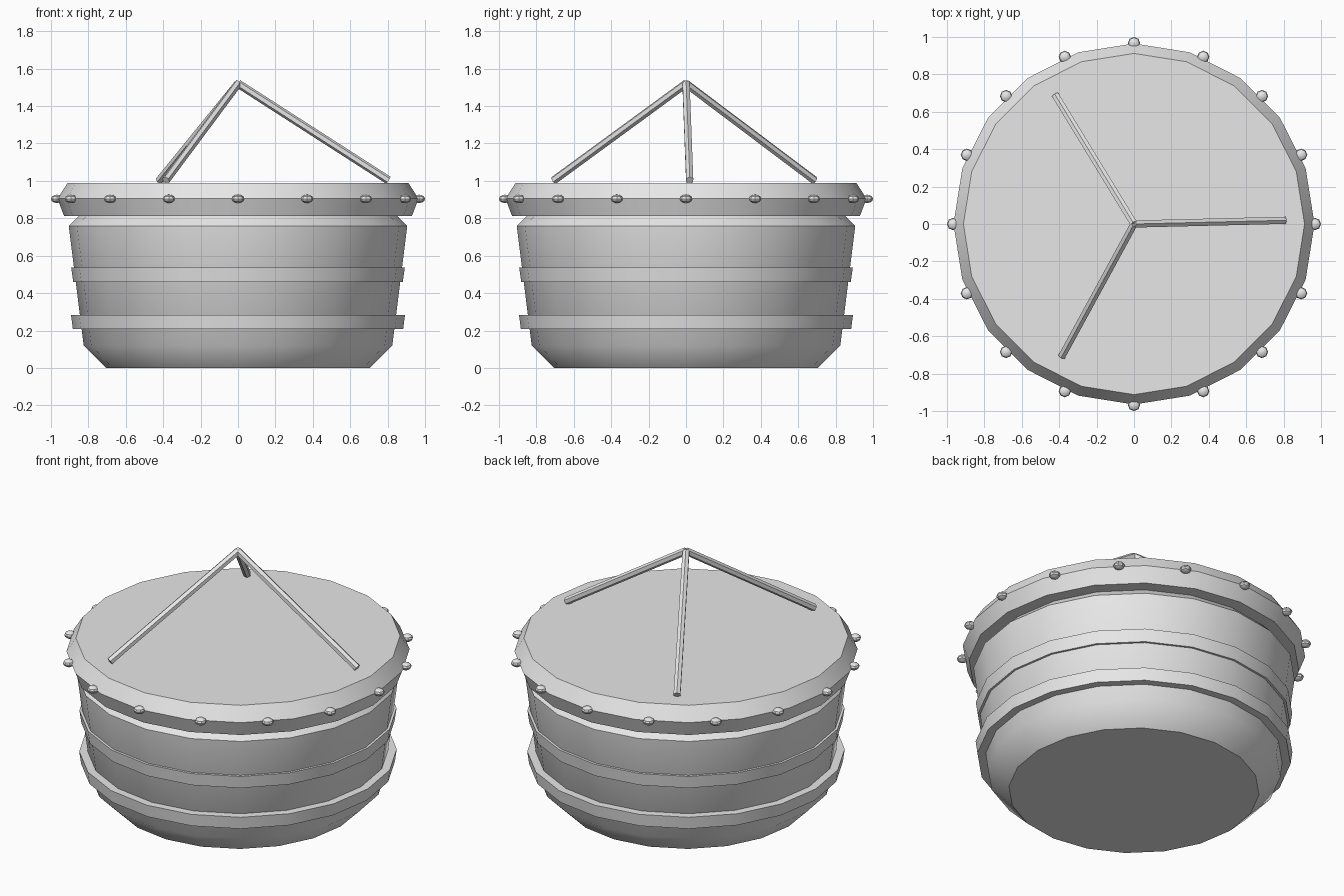
import bpy, bmesh, math
from mathutils import Vector

if "Cube" in bpy.data.objects:
    bpy.data.objects.remove(bpy.data.objects["Cube"])

grey = bpy.data.materials.new("plain grey")
grey.diffuse_color = (0.8, 0.8, 0.8, 1)
grey.use_nodes = True
grey.node_tree.nodes["Principled BSDF"].inputs["Base Color"].default_value = grey.diffuse_color
SIDES = 20


def finish(name, bm, angle=30):
    bmesh.ops.recalc_face_normals(bm, faces=bm.faces[:])
    mesh = bpy.data.meshes.new(name)
    bm.to_mesh(mesh)
    bm.free()
    mesh.materials.append(grey)
    ob = bpy.data.objects.new(name, mesh)
    bpy.context.collection.objects.link(ob)
    bpy.ops.object.select_all(action='DESELECT')
    ob.select_set(True)
    bpy.context.view_layer.objects.active = ob
    bpy.ops.object.shade_smooth_by_angle(angle=math.radians(angle))
    return ob


def lathe(name, profile, ring=False, angle=30):
    """Turn (radius, z) points around z; ring closes the profile, otherwise both ends are capped."""
    bm = bmesh.new()
    loops = []
    for r, z in profile:
        loops.append([bm.verts.new((r * math.cos(math.tau * i / SIDES),
                                    r * math.sin(math.tau * i / SIDES), z)) for i in range(SIDES)])
    pairs = list(zip(loops, loops[1:]))
    if ring:
        pairs.append((loops[-1], loops[0]))
    else:
        bm.faces.new(loops[0])
        bm.faces.new(loops[-1])
    for a, b in pairs:
        for i in range(SIDES):
            j = (i + 1) % SIDES
            bm.faces.new((a[i], a[j], b[j], b[i]))
    return finish(name, bm, angle)


# Tub body with rounded foot and bevelled shoulder
lathe("tub_body", [(0.705, 0), (0.825, 0.12), (0.905, 0.76), (0.85, 0.815)], angle=42)

# Lid with flared rim
lathe("lid", [(0.93, 0.812), (0.965, 0.905), (0.912, 0.988)])

# Hoops around the tub
lathe("upper_hoop", [(0.80, 0.46), (0.881, 0.46), (0.892, 0.537), (0.80, 0.537)], ring=True)
lathe("lower_hoop", [(0.78, 0.208), (0.883, 0.208), (0.893, 0.284), (0.78, 0.284)], ring=True)

# Rivets around the rim
for i in range(16):
    a = math.tau * i / 16
    bm = bmesh.new()
    bmesh.ops.create_uvsphere(bm, u_segments=8, v_segments=6, radius=0.033)
    bmesh.ops.scale(bm, vec=(1, 1, 0.68), verts=bm.verts[:])
    bmesh.ops.translate(bm, vec=(0.967 * math.cos(a), 0.967 * math.sin(a), 0.904), verts=bm.verts[:])
    finish(f"rivet_{i + 1}", bm)

# Three handle rods meeting above the lid
apex = Vector((0, 0, 1.52))
for i in range(3):
    a = math.radians(1.4 + 120 * i)
    foot = Vector((0.805 * math.cos(a), 0.805 * math.sin(a), 1.003))
    axis = foot - apex
    bm = bmesh.new()
    bmesh.ops.create_cone(bm, cap_ends=True, segments=6, radius1=0.022, radius2=0.022,
                          depth=axis.length)
    bmesh.ops.rotate(bm, matrix=axis.to_track_quat('Z', 'Y').to_matrix(), verts=bm.verts[:])
    bmesh.ops.translate(bm, vec=(apex + foot) / 2, verts=bm.verts[:])
    finish(f"handle_rod_{i + 1}", bm)
